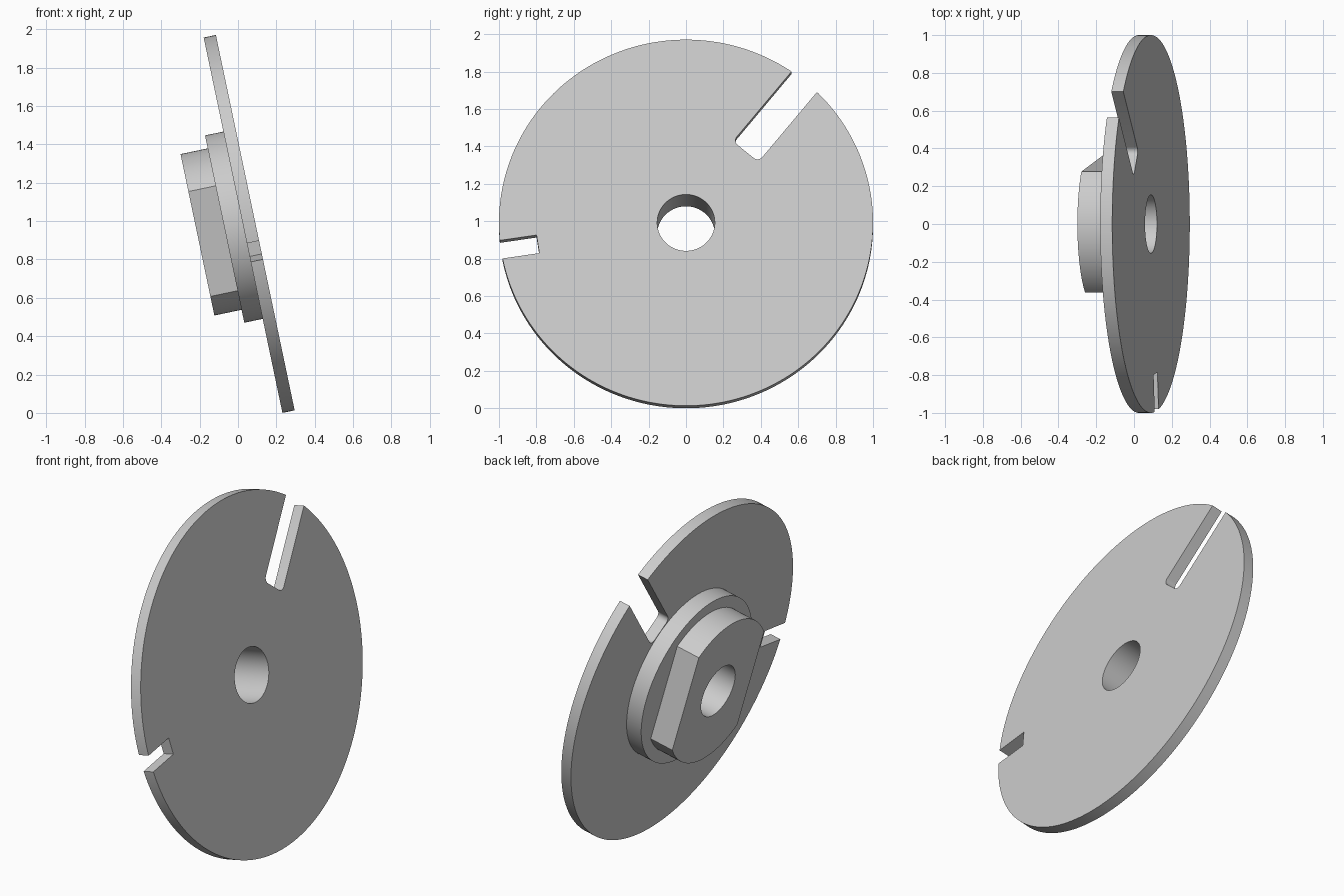
import bpy, bmesh
from math import sin, cos, asin, radians, pi
from mathutils import Matrix, Vector

cube = bpy.data.objects.get("Cube")
if cube:
    bpy.data.objects.remove(cube, do_unlink=True)

grey = bpy.data.materials.new("light grey metal")
grey.use_nodes = True
colour = (0.6, 0.6, 0.6, 1)
grey.diffuse_color = colour
grey.node_tree.nodes["Principled BSDF"].inputs["Base Color"].default_value = colour

THICK, COLLAR, BOSS = 0.065, 0.163, 0.308   # depths behind the disc face
FLAT_ANGLE = radians(8.7)


def arc(radius, start, end, steps, cx=0, cy=0):
    return [(cx + radius * cos(start + (end - start) * i / steps),
             cy + radius * sin(start + (end - start) * i / steps))
            for i in range(steps + 1)]


def circle(radius, steps=160):
    return arc(radius, 0, 2 * pi, steps)[:-1]


def prism(name, outline, low, high):
    """Solid made by extruding a flat outline along z."""
    bm = bmesh.new()
    base = bm.faces.new([bm.verts.new((x, y, low)) for x, y in outline])
    top = bmesh.ops.extrude_face_region(bm, geom=[base])["geom"]
    verts = [g for g in top if isinstance(g, bmesh.types.BMVert)]
    bmesh.ops.translate(bm, verts=verts, vec=(0, 0, high - low))
    bmesh.ops.recalc_face_normals(bm, faces=bm.faces)
    mesh = bpy.data.meshes.new(name)
    bm.to_mesh(mesh)
    bm.free()
    mesh.materials.append(grey)
    obj = bpy.data.objects.new(name, mesh)
    bpy.context.collection.objects.link(obj)
    return obj


def combine(target, tool, operation):
    """Apply a boolean and discard the tool object."""
    mod = target.modifiers.new("boolean", "BOOLEAN")
    mod.operation, mod.solver, mod.object = operation, "EXACT", tool
    bpy.context.view_layer.objects.active = target
    bpy.ops.object.modifier_apply(modifier=mod.name)
    bpy.data.objects.remove(tool, do_unlink=True)


def slot(name, angle, inner, width, corner):
    """Radial slot cutter with rounded inner corners."""
    h = width / 2
    pts = [(1.2, -h), (1.2, h)]
    if corner:
        pts += arc(corner, pi / 2, pi, 6, inner + corner, h - corner)
        pts += arc(corner, pi, 1.5 * pi, 6, inner + corner, corner - h)
    else:
        pts += [(inner, h), (inner, -h)]
    turn = Matrix.Rotation(radians(angle), 2)
    return prism(name, [tuple(turn @ Vector(p)) for p in pts], -0.1, 0.1)


# Slotted disc
disc = prism("slotted_disc_with_hub", circle(1, 240), -THICK, 0)
combine(disc, slot("wide_slot", 50.6, 0.503, 0.176, 0.032), "DIFFERENCE")
combine(disc, slot("small_slot", 188.4, 0.80, 0.1, 0), "DIFFERENCE")

# Round collar
combine(disc, prism("collar", circle(0.499), -COLLAR, -THICK / 2), "UNION")

# Boss with two parallel flats
span = asin(0.324 / 0.43)
boss_outline = []
for side in (pi / 2, -pi / 2):
    mid = FLAT_ANGLE + side
    boss_outline += arc(0.43, mid - span, mid + span, 48)
combine(disc, prism("boss", boss_outline, -BOSS, -0.12), "UNION")

# Bore through everything
combine(disc, prism("bore", circle(0.154, 96), -0.5, 0.2), "DIFFERENCE")

# Tilt: disc face looks to +x and slightly up
tilt = radians(11.85)
normal = Vector((cos(tilt), 0, sin(tilt)))
up = Vector((-sin(tilt), 0, cos(tilt)))
axes = Matrix((Vector((0, 1, 0)), up, normal)).transposed().to_4x4()
disc.data.transform(Matrix.Translation((0.09, 0, 0.992)) @ axes)

bpy.ops.object.select_all(action="DESELECT")
disc.select_set(True)
bpy.context.view_layer.objects.active = disc
bpy.ops.object.shade_smooth_by_angle(angle=radians(25))
